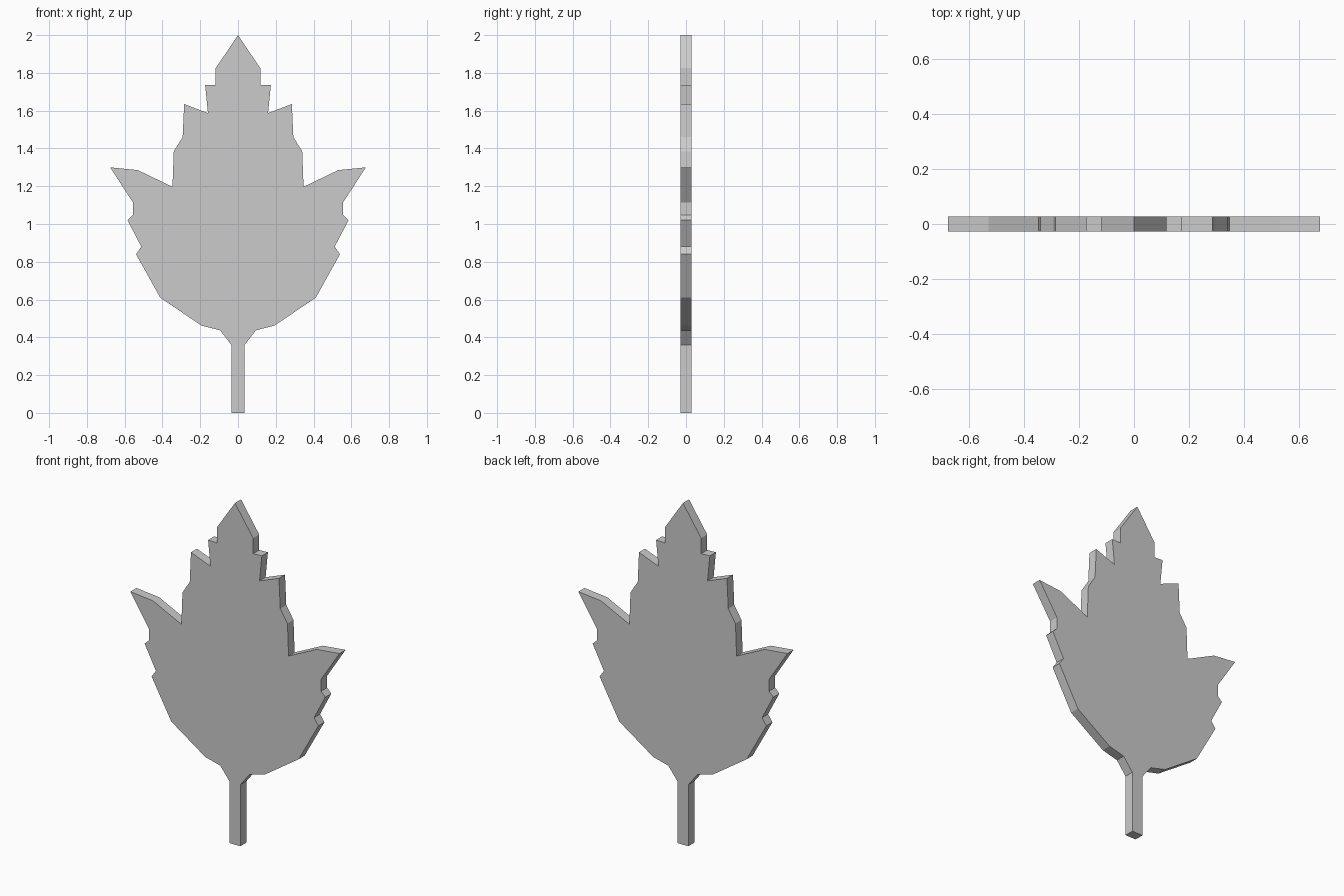
import bpy, bmesh

if "Cube" in bpy.data.objects:
    bpy.data.objects.remove(bpy.data.objects["Cube"])

HALF_THICKNESS = 0.028

# Right half of the leaf outline, from below the tip down to the stem foot (x, z)
half = [
    (0.118, 1.825), (0.118, 1.735), (0.174, 1.737), (0.159, 1.587),
    (0.285, 1.635), (0.293, 1.46), (0.34, 1.385), (0.347, 1.197),
    (0.53, 1.285), (0.677, 1.30), (0.557, 1.115), (0.557, 1.047),
    (0.585, 1.02), (0.512, 0.88), (0.54, 0.84), (0.412, 0.61),
    (0.193, 0.462), (0.095, 0.437), (0.035, 0.36), (0.035, 0.0),
]

# Mirror the half outline around the tip
outline = [(0, 2)] + half + [(-x, z) for x, z in reversed(half)]

# Flat leaf blade with stem, extruded to a thin slab
bm = bmesh.new()
face = bm.faces.new([bm.verts.new((x, -HALF_THICKNESS, z)) for x, z in outline])
slab = bmesh.ops.extrude_face_region(bm, geom=[face], use_keep_orig=True)
back = [v for v in slab["geom"] if isinstance(v, bmesh.types.BMVert)]
bmesh.ops.translate(bm, verts=back, vec=(0, 2 * HALF_THICKNESS, 0))
bmesh.ops.recalc_face_normals(bm, faces=bm.faces)

mesh = bpy.data.meshes.new("leaf")
bm.to_mesh(mesh)
bm.free()
leaf = bpy.data.objects.new("leaf", mesh)
bpy.context.collection.objects.link(leaf)
